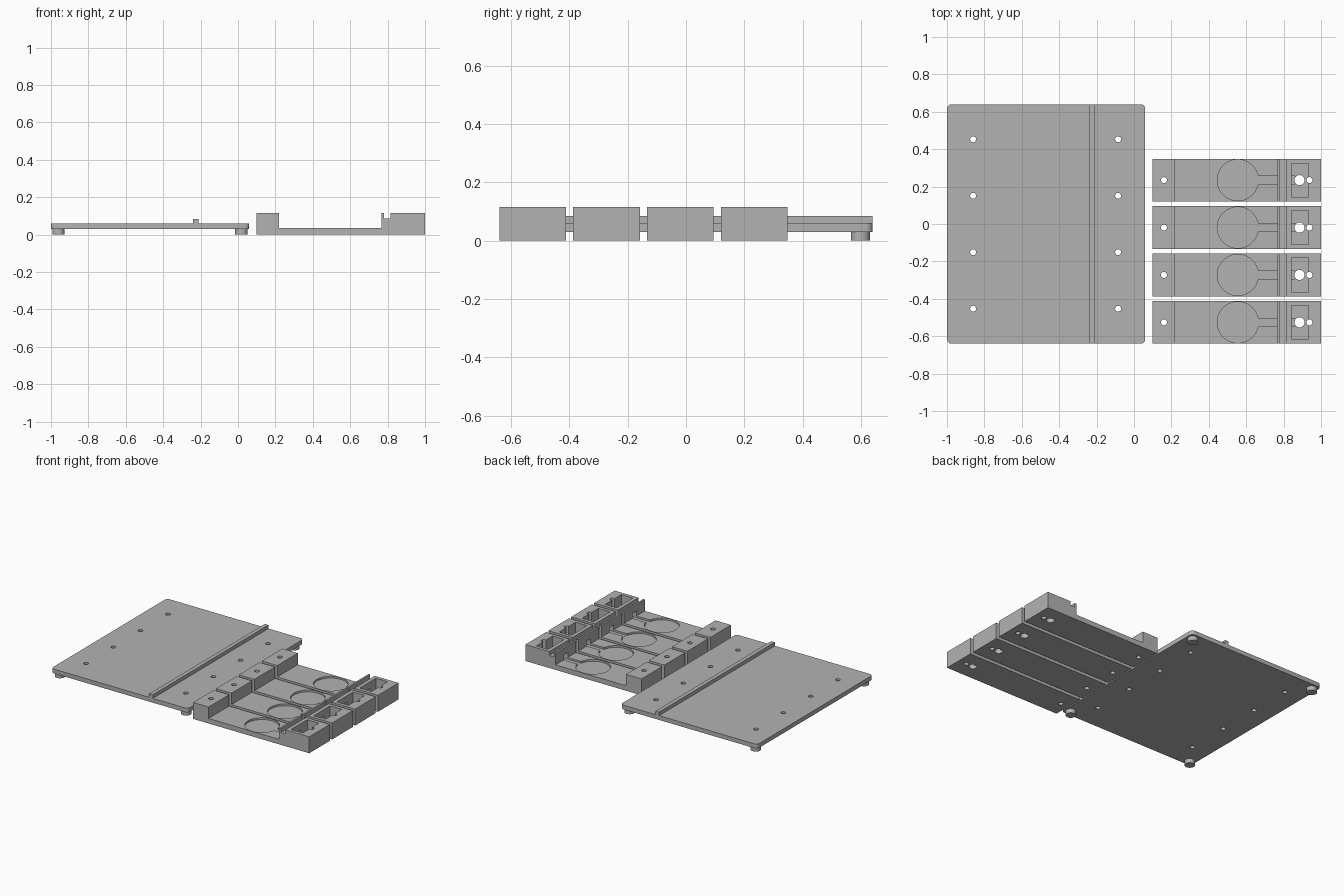
import bpy
import bmesh
from math import radians

cube = bpy.data.objects.get("Cube")
if cube:
    bpy.data.objects.remove(cube, do_unlink=True)

grey = bpy.data.materials.new("plain_grey")
grey.use_nodes = True
colour = (0.45, 0.45, 0.45, 1)
grey.diffuse_color = colour
grey.node_tree.nodes["Principled BSDF"].inputs["Base Color"].default_value = colour


def link(name, bm):
    bmesh.ops.recalc_face_normals(bm, faces=bm.faces[:])
    mesh = bpy.data.meshes.new(name)
    bm.to_mesh(mesh)
    bm.free()
    mesh.materials.append(grey)
    obj = bpy.data.objects.new(name, mesh)
    bpy.context.collection.objects.link(obj)
    return obj


def box(name, x0, x1, y0, y1, z0, z1):
    bm = bmesh.new()
    bmesh.ops.create_cube(bm, size=1)
    for v in bm.verts:
        v.co = (x1 if v.co.x > 0 else x0,
                y1 if v.co.y > 0 else y0,
                z1 if v.co.z > 0 else z0)
    return link(name, bm)


def cylinder(name, x, y, r, z0, z1, sides=32):
    bm = bmesh.new()
    bmesh.ops.create_cone(bm, cap_ends=True, segments=sides, radius1=r, radius2=r, depth=z1 - z0)
    bmesh.ops.translate(bm, verts=bm.verts[:], vec=(x, y, (z0 + z1) / 2))
    return link(name, bm)


def extrude_profile(name, points, y0, y1):
    """Sweep a side outline of (x, z) points along y."""
    bm = bmesh.new()
    face = bm.faces.new([bm.verts.new((x, y0, z)) for x, z in points])
    swept = bmesh.ops.extrude_face_region(bm, geom=[face])["geom"]
    bmesh.ops.translate(bm, vec=(0, y1 - y0, 0),
                        verts=[g for g in swept if isinstance(g, bmesh.types.BMVert)])
    return link(name, bm)


def cut(obj, cutters):
    """Subtract the cutters, bake the result and remove the cutters."""
    for c in cutters:
        mod = obj.modifiers.new("cut", "BOOLEAN")
        mod.operation = "DIFFERENCE"
        mod.solver = "EXACT"
        mod.object = c
    bpy.context.view_layer.update()
    graph = bpy.context.evaluated_depsgraph_get()
    mesh = bpy.data.meshes.new_from_object(obj.evaluated_get(graph))
    obj.modifiers.clear()
    obj.data = mesh
    for c in cutters:
        bpy.data.objects.remove(c, do_unlink=True)


def smooth(obj):
    bpy.ops.object.select_all(action="DESELECT")
    obj.select_set(True)
    bpy.context.view_layer.objects.active = obj
    bpy.ops.object.shade_smooth_by_angle(angle=radians(30))


# Base plate with rounded corners and two rows of screw holes
plate = box("base_plate", -1, 0.06, -0.64, 0.64, 0.03, 0.06)
bm = bmesh.new()
bm.from_mesh(plate.data)
uprights = [e for e in bm.edges if abs(e.verts[0].co.z - e.verts[1].co.z) > 0.01]
bmesh.ops.bevel(bm, geom=uprights, offset=0.025, segments=6, profile=0.5, affect="EDGES")
bm.to_mesh(plate.data)
bm.free()
cut(plate, [cylinder("screw_cutter", x, y, 0.016, 0, 0.1)
            for x in (-0.86, -0.085) for y in (-0.453, -0.151, 0.151, 0.453)])
smooth(plate)

# Raised rail across the plate
box("plate_rail", -0.24, -0.212, -0.64, 0.64, 0.059, 0.085)

# Round feet
for x in (-0.96, 0.018):
    for y in (-0.598, 0.598):
        smooth(cylinder("plate_foot", x, y, 0.033, 0, 0.031))

# Holder outline: end block, low tray, thin wall, groove, tall end block
LOW, TOP, GROOVE = 0.035, 0.115, 0.087
outline = [(0.1, 0), (1, 0), (1, TOP), (0.815, TOP), (0.815, GROOVE), (0.78, GROOVE),
           (0.78, TOP), (0.767, TOP), (0.767, LOW), (0.22, LOW), (0.22, TOP), (0.1, TOP)]
HALF = 0.114
holder = extrude_profile("holder", outline, -HALF, HALF)
cut(holder, [
    cylinder("disc_cutter", 0.555, 0, 0.11, 0.022, 0.06, 64),
    box("wire_cutter", 0.65, 0.86, -0.022, 0.022, 0.0225, 0.07),
    box("pocket_cutter", 0.842, 0.932, -0.09, 0.09, LOW, 0.2),
    cylinder("wide_hole_cutter", 0.885, 0, 0.027, -0.1, 0.2),
    cylinder("rear_hole_cutter", 0.938, 0, 0.016, -0.1, 0.2),
    cylinder("front_hole_cutter", 0.16, 0, 0.016, -0.1, 0.2),
])
smooth(holder)

# Four identical holders side by side
for i in range(4):
    part = holder if i == 0 else holder.copy()
    if i:
        bpy.context.collection.objects.link(part)
    part.name = f"holder_{i + 1}"
    part.location.y = -0.526 + 0.2535 * i
